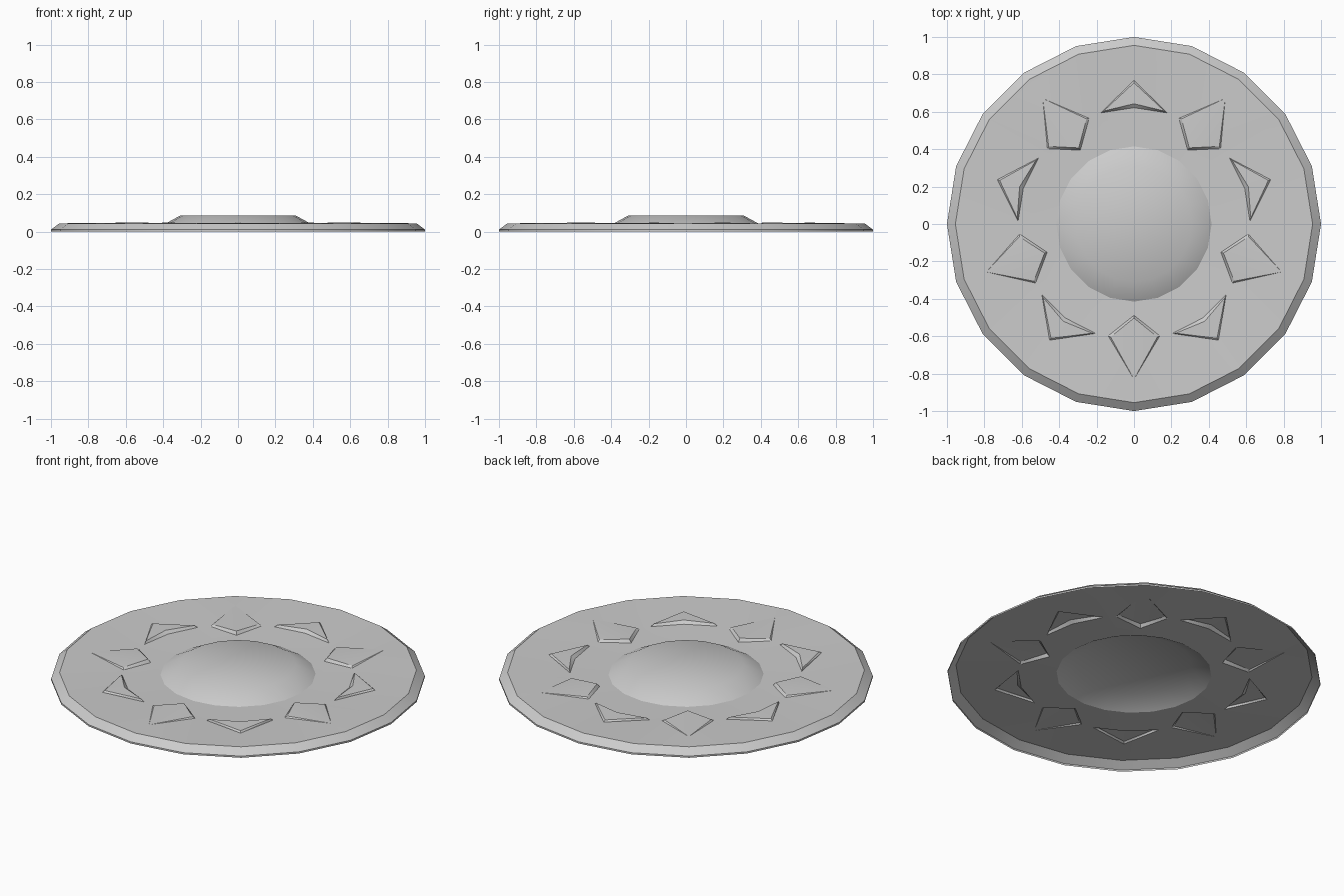
import bpy, bmesh
from math import cos, sin, radians, hypot
from mathutils import Vector
from mathutils.geometry import delaunay_2d_cdt

if "Cube" in bpy.data.objects:
    bpy.data.objects.remove(bpy.data.objects["Cube"])

SIDES = 20
PROFILE = [(0, .085), (.31, .085), (.415, .028), (.60, .032), (.955, .044), (1, .01)]
pts, heights, edges = [], [], []


def base(r):
    """Height of the plain dish at radius r."""
    for (r0, z0), (r1, z1) in zip(PROFILE, PROFILE[1:]):
        if r <= r1:
            return z0 + (z1 - z0) * (r - r0) / (r1 - r0)
    return PROFILE[-1][1]


def add(x, y, z):
    pts.append(Vector((x, y)))
    heights.append(z)
    return len(pts) - 1


def ring(r, z):
    ids = [add(r * cos(radians(18 * i)), r * sin(radians(18 * i)), z) for i in range(SIDES)]
    edges.extend((ids[i], ids[(i + 1) % SIDES]) for i in range(SIDES))


def local(angle, u, v, z=None):
    """Point at v along the radial axis and u across it."""
    c, s = cos(radians(angle)), sin(radians(angle))
    return add(c * v - s * u, s * v + c * u, base(hypot(u, v)) if z is None else z)


def loop(ids):
    edges.extend(zip(ids, ids[1:] + ids[:1]))


# Rim and central boss
for r in (1, .955, .415, .31):
    ring(r, base(r))

for k in range(5):
    # Ridged spike with a steep wall facing the centre
    a = -90 + 72 * k
    tip = local(a, 0, .83, .046)
    loop([local(a, 0, .488), local(a, .138, .598), tip, local(a, -.138, .598)])
    apex = local(a, 0, .503, .048)
    loop([apex, local(a, .125, .604, .041), tip, local(a, -.125, .604, .041)])
    edges.append((apex, tip))
    edges.append((tip, local(a, 0, .93)))
    # Raised chevron panel
    b = 90 + 72 * k
    loop([local(b, 0, .622), local(b, .178, .594), local(b, 0, .768), local(b, -.178, .594)])
    loop([local(b, 0, .643, .048), local(b, .162, .604, .045),
          local(b, 0, .755, .046), local(b, -.162, .604, .045)])

# Stitch everything into one open skin
co, _, faces, origin, _, _ = delaunay_2d_cdt(pts, edges, [], 0, 1e-5)
bm = bmesh.new()
vs = [bm.verts.new((p.x, p.y, heights[o[0]] if o else base(p.length)))
      for p, o in zip(co, origin)]
for f in faces:
    bm.faces.new([vs[i] for i in f])
bmesh.ops.recalc_face_normals(bm, faces=bm.faces)
if sum(f.normal.z for f in bm.faces) < 0:
    bmesh.ops.reverse_faces(bm, faces=bm.faces)

# Thin outer lip down to the ground
rim = [e for e in bm.edges if e.is_boundary]
lip = bmesh.ops.extrude_edge_only(bm, edges=rim)["geom"]
for v in lip:
    if isinstance(v, bmesh.types.BMVert):
        v.co.z = 0
bm.normal_update()
for f in bm.faces:
    c = f.calc_center_median()
    if abs(f.normal.z) < .01 and f.normal.x * c.x + f.normal.y * c.y < 0:
        f.normal_flip()

mesh = bpy.data.meshes.new("ornamented_disc")
bm.to_mesh(mesh)
bm.free()
disc = bpy.data.objects.new("ornamented_disc", mesh)
bpy.context.collection.objects.link(disc)
bpy.context.view_layer.objects.active = disc
disc.select_set(True)
bpy.ops.object.shade_smooth_by_angle(angle=radians(30))
